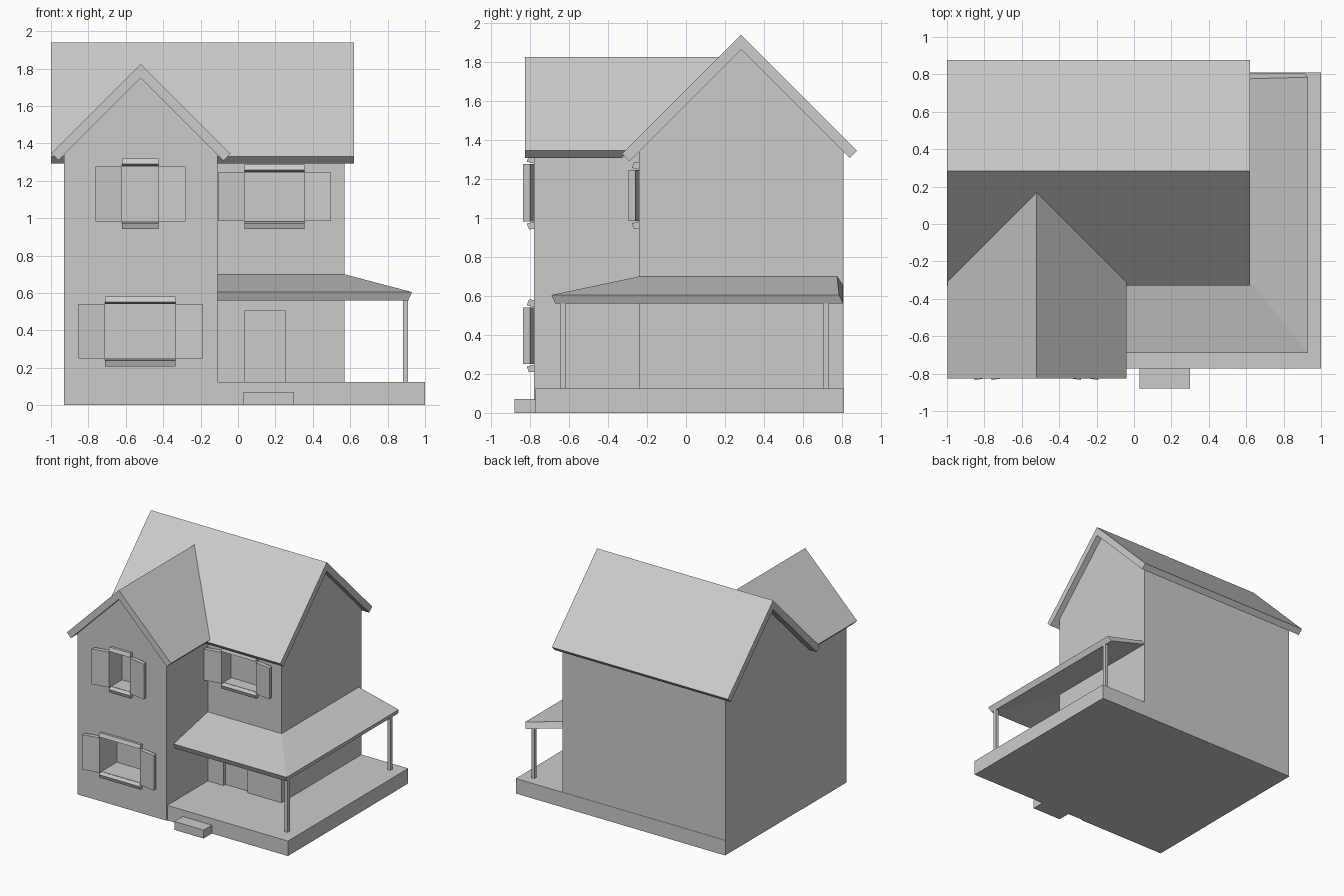
import bpy, bmesh
from mathutils import Vector

if "Cube" in bpy.data.objects:
    bpy.data.objects.remove(bpy.data.objects["Cube"])


def mesh_object(name, verts, faces):
    me = bpy.data.meshes.new(name)
    bm = bmesh.new()
    vs = [bm.verts.new(v) for v in verts]
    for f in faces:
        bm.faces.new([vs[i] for i in f])
    bmesh.ops.recalc_face_normals(bm, faces=bm.faces[:])
    bm.to_mesh(me)
    bm.free()
    ob = bpy.data.objects.new(name, me)
    bpy.context.collection.objects.link(ob)
    return ob


def loft(name, a, b):
    """Closed solid between two matching outlines."""
    n = len(a)
    faces = [tuple(range(n)), tuple(range(n, 2 * n))]
    faces += [(i, (i + 1) % n, n + (i + 1) % n, n + i) for i in range(n)]
    return mesh_object(name, a + b, faces)


def along_x(name, prof, x0, x1):
    return loft(name, [(x0, y, z) for y, z in prof], [(x1, y, z) for y, z in prof])


def along_y(name, prof, y0, y1):
    return loft(name, [(x, y0, z) for x, z in prof], [(x, y1, z) for x, z in prof])


def box(name, x0, x1, y0, y1, z0, z1):
    return along_x(name, [(y0, z0), (y1, z0), (y1, z1), (y0, z1)], x0, x1)


def cut(target, x0, x1, y0, y1, z0, z1):
    cutter = box("cutter", x0, x1, y0, y1, z0, z1)
    cutter.hide_render = True
    m = target.modifiers.new("opening", "BOOLEAN")
    m.operation, m.solver, m.object = "DIFFERENCE", "EXACT", cutter
    bpy.context.view_layer.objects.active = target
    bpy.ops.object.modifier_apply(modifier=m.name)
    bpy.data.objects.remove(cutter)


def roof_profile(c, top, left, right, t=0.075):
    """45 degree gable slab with eaves cut square to the slope."""
    zl, zr, h = top - (c - left), top - (right - c), t / 2
    return [(c, top), (right, zr), (right - h, zr - h), (c, top - t),
            (left + h, zl - h), (left, zl)]


def gable_wall(c, left, right, peak):
    return [(left, 0), (right, 0), (right, peak - (right - c)), (c, peak),
            (left, peak - (c - left))]


# Walls
main_wall = along_x("main_walls", gable_wall(0.283, -0.24, 0.807, 1.885), -0.928, 0.57)
wing_wall = along_y("front_wing_walls", gable_wall(-0.52, -0.93, -0.11, 1.77), -0.78, -0.2)

# Main roof
along_x("main_roof", roof_profile(0.283, 1.94, -0.328, 0.878), -1.0, 0.62)

# Wing roof, back end sheared to die into the main roof slope
prof = roof_profile(-0.52, 1.825, -0.998, -0.04)
loft("front_wing_roof", [(x, -0.825, z) for x, z in prof],
     [(x, 0.283 - (1.94 - z) + 0.02, z) for x, z in prof])

# Porch floor and step
box("porch_floor", -0.925, 1.0, -0.772, 0.81, 0, 0.125)
box("front_step", 0.03, 0.30, -0.88, -0.76, 0, 0.07)

# Wrap-around porch roof, three mitred sections
stations = []
for xi, yi, xo, yo, xb, yb in [(-0.11, -0.24, -0.11, -0.69, -0.11, -0.67),
                               (0.57, -0.24, 0.93, -0.69, 0.91, -0.67),
                               (0.57, 0.775, 0.93, 0.785, 0.91, 0.807)]:
    stations.append([(xi, yi, 0.70), (xo, yo, 0.605), (xb, yb, 0.56), (xi, yi, 0.655)])
stations[2][3] = (0.57, 0.805, 0.655)
faces = [(0, 1, 2, 3), (8, 9, 10, 11)]
for s in (0, 4):
    faces += [(s + i, s + (i + 1) % 4, s + 4 + (i + 1) % 4, s + 4 + i) for i in range(4)]
mesh_object("porch_roof", sum(stations, []), faces)

# Porch posts
for i, y in enumerate((-0.632, 0.717)):
    box(f"porch_post_{i + 1}", 0.882, 0.91, y - 0.014, y + 0.014, 0.12, 0.595)

# Door recess
cut(main_wall, 0.035, 0.255, -0.3, -0.215, 0.125, 0.505)


def window(name, wall, y, x0, x1, z0, z1, depth):
    cut(wall, x0, x1, y - 0.1, y + depth, z0, z1)
    # Sill and lintel
    for part, z, s in (("sill", z0, -1), ("lintel", z1, 1)):
        along_x(f"{name}_{part}", [(y + 0.01, z), (y - 0.037, z + s * 0.012),
                                   (y - 0.026, z + s * 0.042), (y + 0.01, z + s * 0.038)], x0, x1)
    # Shutters swung slightly off the wall
    for side, xh, s in (("left", x0, -1), ("right", x1, 1)):
        plan = [(xh, y + 0.005), (xh + s * 0.137, y - 0.02),
                (xh + s * 0.143, y - 0.055), (xh, y - 0.03)]
        loft(f"{name}_{side}_shutter", [(a, b, z0) for a, b in reversed(plan)],
             [(a, b, z1) for a, b in reversed(plan)])


window("wing_upper_window", wing_wall, -0.78, -0.62, -0.425, 0.983, 1.277, 0.14)
window("wing_lower_window", wing_wall, -0.78, -0.71, -0.333, 0.25, 0.54, 0.2)
window("main_upper_window", main_wall, -0.24, 0.035, 0.355, 0.985, 1.245, 0.1)
